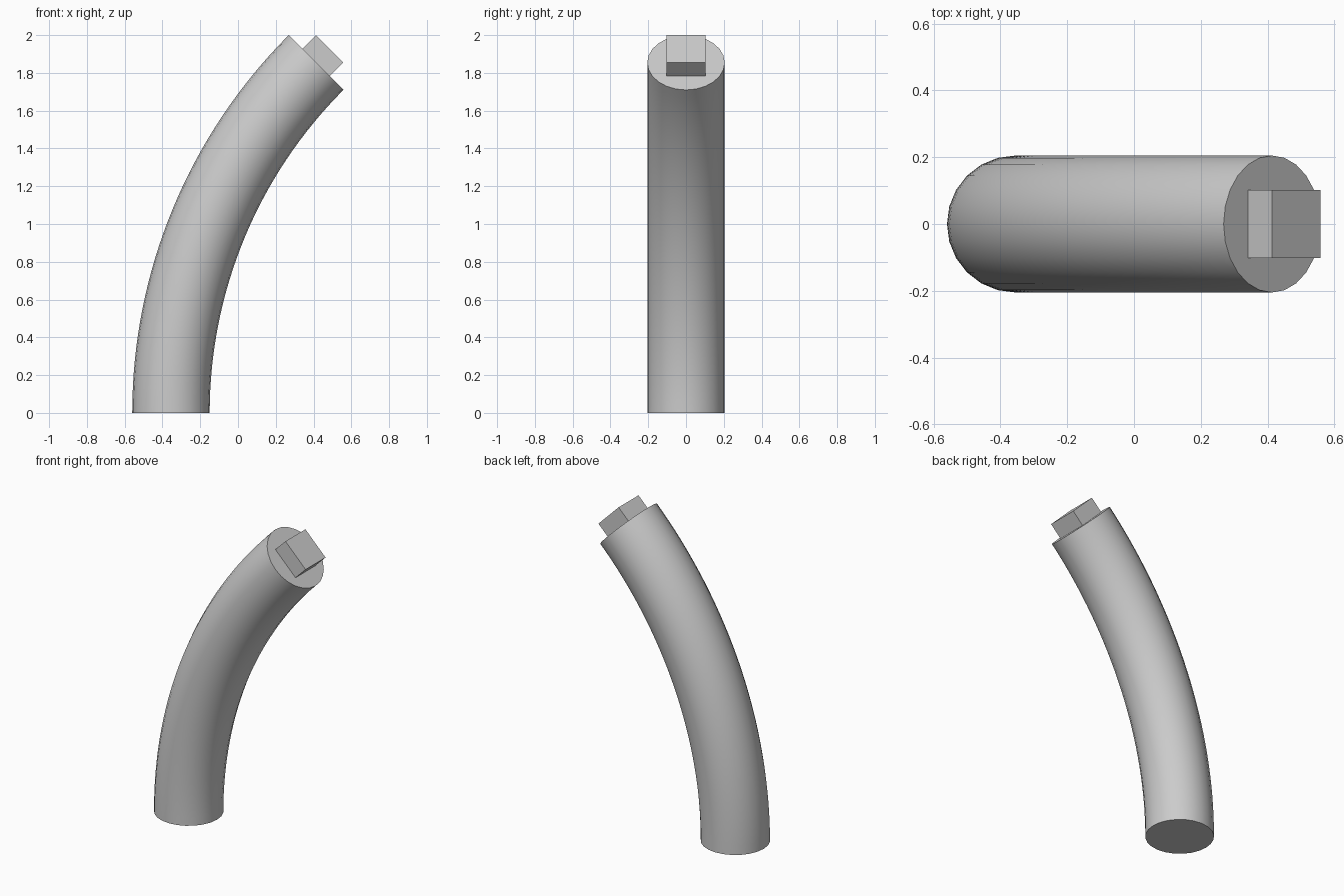
import bpy, bmesh
from math import sin, cos, pi, radians

if "Cube" in bpy.data.objects:
    bpy.data.objects.remove(bpy.data.objects["Cube"])

R_BEND, R_TUBE = 2.623, 0.205      # bend radius and tube radius
X0, BEND = -0.355, radians(45)     # base centre and total bend angle
SIDES, STEPS = 24, 32


def centre(t):
    """Point on the bend's centre line after turning by angle t."""
    return X0 + R_BEND * (1 - cos(t)), 0, R_BEND * sin(t)


# Bent tube: rings swept along the arc, capped at both ends
bm = bmesh.new()
rings = []
for i in range(STEPS + 1):
    t = BEND * i / STEPS
    cx, _, cz = centre(t)
    ring = []
    for k in range(SIDES):
        a = 2 * pi * k / SIDES
        u, v = R_TUBE * cos(a), R_TUBE * sin(a)
        ring.append(bm.verts.new((cx + u * cos(t), v, cz - u * sin(t))))
    rings.append(ring)
for lo, hi in zip(rings, rings[1:]):
    for k in range(SIDES):
        n = (k + 1) % SIDES
        bm.faces.new((lo[k], lo[n], hi[n], hi[k]))
bm.faces.new(rings[0][::-1])
bm.faces.new(rings[-1])
mesh = bpy.data.meshes.new("bent_tube")
bm.to_mesh(mesh)
bm.free()
tube = bpy.data.objects.new("bent_tube", mesh)
bpy.context.collection.objects.link(tube)
bpy.context.view_layer.objects.active = tube
tube.select_set(True)
bpy.ops.object.shade_smooth_by_angle(angle=radians(30))

# Square plug: a cube half sunk into the upper end
bpy.ops.mesh.primitive_cube_add(size=0.205, location=centre(BEND), rotation=(0, BEND, 0))
bpy.context.object.name = "end_plug"
